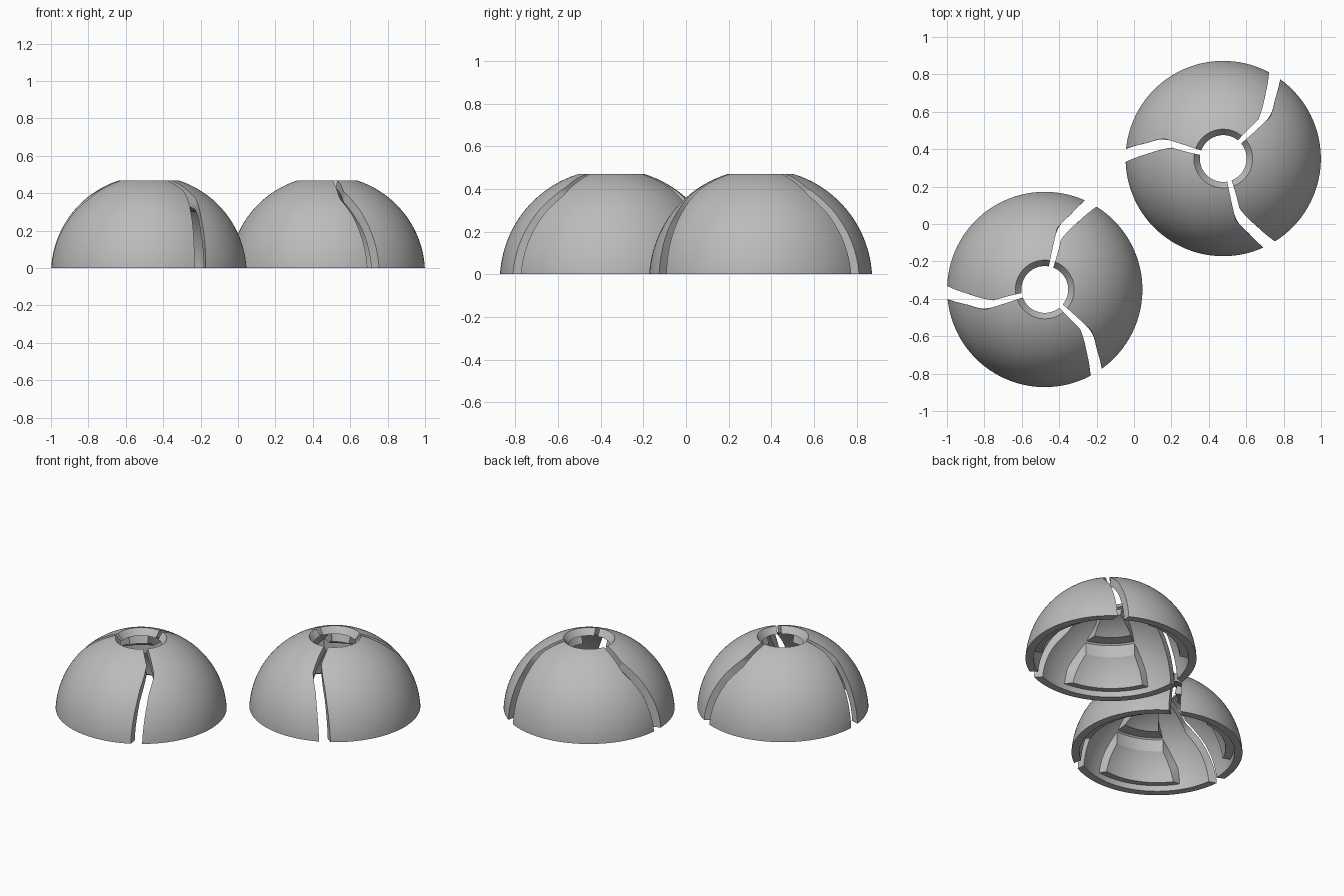
import bpy, bmesh, math

if "Cube" in bpy.data.objects:
    bpy.data.objects.remove(bpy.data.objects["Cube"])

grey = bpy.data.materials.new("plain_grey")
grey.use_nodes = True
GREY = (0.5, 0.5, 0.5, 1)
grey.diffuse_color = GREY
grey.node_tree.nodes["Principled BSDF"].inputs["Base Color"].default_value = GREY

R_OUT, R_IN, R_PAD = 0.523, 0.475, 0.424
SINK = 0.03          # sphere centre lies this far below the base

# Angles (degrees) of the cut edges against the distance from the axis
SLOT_START = [(.125, 80), (.335, 78.5), (.42, 71.2), (.522, 65.7)]
SLOT_END = [(.125, 189), (.28, 192), (.4, 183.8), (.522, 178)]
PAD_START = [(.125, 107), (.26, 108), (.35, 104), (.46, 92)]
PAD_END = [(.125, 157), (.26, 157), (.35, 154), (.46, 159)]


def lookup(table, r):
    if r <= table[0][0]:
        return table[0][1]
    for (r0, a0), (r1, a1) in zip(table, table[1:]):
        if r <= r1:
            return a0 + (a1 - a0) * (r - r0) / (r1 - r0)
    return table[-1][1]


def arc(radius, r_top, z_end, n):
    """Sphere profile from a radius near the pole down to a height."""
    a0 = math.asin(r_top / radius)
    a1 = math.acos((z_end + SINK) / radius)
    angles = [a0 + (a1 - a0) * i / n for i in range(n + 1)]
    return [(radius * math.sin(a), radius * math.cos(a) - SINK) for a in angles]


def pushed_out(profile, radius):
    """Same directions from the sphere centre, on a larger sphere."""
    out = []
    for r, z in profile:
        k = radius / math.hypot(r, z + SINK)
        out.append((r * k, (z + SINK) * k - SINK))
    return out


def swept_solid(name, outer, inner, start, end, turn, flip, centre, steps):
    """Closed solid between two profiles, swept between two cut edges."""
    bm = bmesh.new()
    grids = []
    for profile in (outer, inner):
        grid = []
        for r, z in profile:
            a0, a1 = lookup(start, r), lookup(end, r)
            row = []
            for j in range(steps + 1):
                a = math.radians(turn + a0 + (a1 - a0) * j / steps)
                row.append(bm.verts.new((centre[0] + r * math.cos(a),
                                         centre[1] + flip * r * math.sin(a), z)))
            grid.append(row)
        grids.append(grid)
    o, i = grids
    for k in range(len(o) - 1):
        for j in range(steps):
            for g in grids:
                bm.faces.new((g[k][j], g[k][j + 1], g[k + 1][j + 1], g[k + 1][j]))
        for j in (0, steps):
            bm.faces.new((o[k][j], o[k + 1][j], i[k + 1][j], i[k][j]))
    for k in (0, -1):
        for j in range(steps):
            bm.faces.new((o[k][j], o[k][j + 1], i[k][j + 1], i[k][j]))
    bmesh.ops.recalc_face_normals(bm, faces=bm.faces)
    mesh = bpy.data.meshes.new(name)
    bm.to_mesh(mesh)
    bm.free()
    mesh.materials.append(grey)
    obj = bpy.data.objects.new(name, mesh)
    bpy.context.collection.objects.link(obj)
    bpy.ops.object.select_all(action='DESELECT')
    obj.select_set(True)
    bpy.context.view_layer.objects.active = obj
    bpy.ops.object.shade_smooth_by_angle(angle=math.radians(30))


# Shell profiles: the top ends form a funnel around the hole
shell_outer = arc(R_OUT, 0.157, 0, 48)
shell_inner = arc(R_IN, 0.125, 0, 48)

# Inner pad profile, with a stepped round socket cut into it
SOCKET_R, SOCKET_TOP = 0.35, 0.30
socket_low = math.sqrt(R_PAD ** 2 - SOCKET_R ** 2) - SINK
pad_inner = (arc(R_PAD, 0.128, SOCKET_TOP, 12) + [(SOCKET_R, SOCKET_TOP)]
             + arc(R_PAD, SOCKET_R, 0.03, 16))
pad_outer = pushed_out(pad_inner, 0.49)

# Two mirrored domes, each of three petals with a pad inside
for side, flip, centre in (("right", 1, (-0.477, -0.35)),
                           ("left", -1, (0.477, 0.35))):
    for n in range(3):
        swept_solid(f"{side}_petal_{n + 1}", shell_outer, shell_inner,
                    SLOT_START, SLOT_END, n * 120, flip, centre, 32)
        swept_solid(f"{side}_inner_pad_{n + 1}", pad_outer, pad_inner,
                    PAD_START, PAD_END, n * 120, flip, centre, 20)
